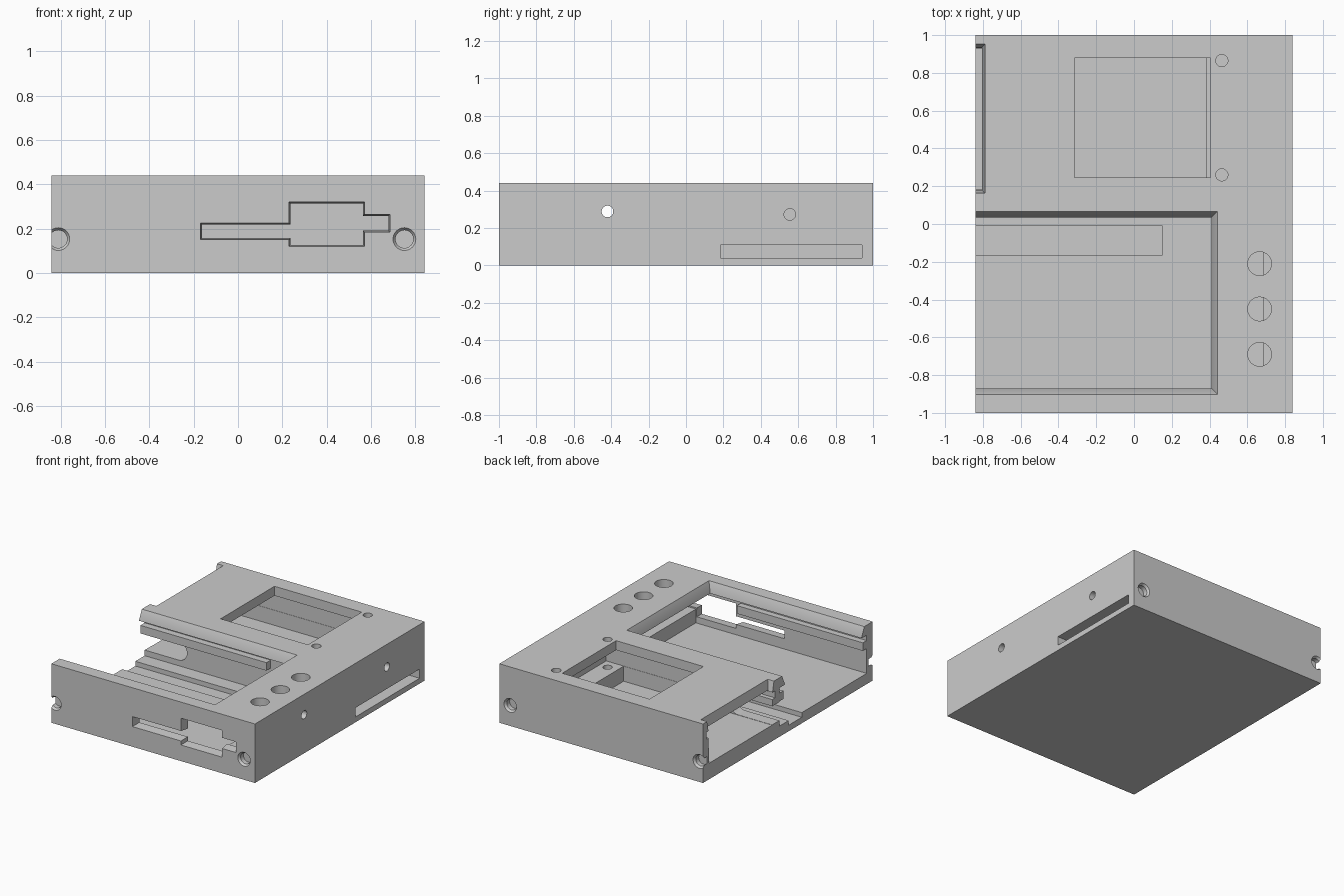
import bpy, bmesh, math
from mathutils import Matrix, Vector

cube = bpy.data.objects.get("Cube")
if cube:
    bpy.data.objects.remove(cube, do_unlink=True)

grey = bpy.data.materials.new("plain grey")
grey.use_nodes = True
grey.diffuse_color = (0.6, 0.6, 0.6, 1)
grey.node_tree.nodes["Principled BSDF"].inputs["Base Color"].default_value = (0.6, 0.6, 0.6, 1)


def finish(name, bm):
    bmesh.ops.recalc_face_normals(bm, faces=bm.faces)
    mesh = bpy.data.meshes.new(name)
    bm.to_mesh(mesh)
    bm.free()
    mesh.materials.append(grey)
    obj = bpy.data.objects.new(name, mesh)
    bpy.context.collection.objects.link(obj)
    return obj


def box(name, x, y, z, flare=0.0, axis=2, sign=1):
    """Box from ranges; flare widens the end that lies on the sign side of axis."""
    bm = bmesh.new()
    bmesh.ops.create_cube(bm, size=1)
    mid = Vector([(r[0] + r[1]) / 2 for r in (x, y, z)])
    for v in bm.verts:
        end = v.co[axis] * sign > 0
        side = [math.copysign(1, c) for c in v.co]
        for i, r in enumerate((x, y, z)):
            grow = flare if end and i != axis else 0
            v.co[i] = mid[i] + side[i] * ((r[1] - r[0]) / 2 + grow)
    return finish(name, bm)


def rod(name, centre, axis, radius, length, radius2=None):
    """Cylinder or cone centred on a point, running along an axis."""
    bm = bmesh.new()
    bmesh.ops.create_cone(bm, cap_ends=True, segments=32, radius1=radius,
                          radius2=radius if radius2 is None else radius2, depth=length)
    turn = Vector((0, 0, 1)).rotation_difference(Vector(axis)).to_matrix().to_4x4()
    bmesh.ops.transform(bm, matrix=Matrix.Translation(centre) @ turn, verts=bm.verts)
    return finish(name, bm)


body = box("case_body", (-.84, .84), (-1, 1), (0, .44))


def cut(cutter):
    cutter.hide_render = True
    mod = body.modifiers.new("cut", 'BOOLEAN')
    mod.operation = 'DIFFERENCE'
    mod.solver = 'EXACT'
    mod.object = cutter
    bpy.context.view_layer.objects.active = body
    bpy.ops.object.modifier_apply(modifier=mod.name)
    bpy.data.objects.remove(cutter, do_unlink=True)


OPEN = -1.0  # cutters run past the open side

# Front compartment, raised ledge zone and floor channel
cut(box("front_cavity", (OPEN, .57), (-.93, .1), (.08, .365)))
cut(box("side_ledge", (.5, .682), (-.932, .098), (.182, .363)))
cut(box("floor_channel", (OPEN, .15), (-.165, -.01), (.045, .2)))

# Lid opening with sloping edges
cut(box("lid_opening", (OPEN, .41), (-.87, .035), (.3, .375)))
cut(box("lid_slope", (OPEN, .41), (-.87, .035), (.37, .441), flare=.032))

# Rear compartment: lower pocket, upper space, window
cut(box("rear_pocket", (OPEN, .385), (.185, .93), (.12, .3)))
cut(box("rear_space", (OPEN, .53), (.183, .932), (.232, .37)))
cut(box("rear_window", (-.315, .405), (.245, .88), (.3, .5)))
cut(box("rear_edge", (OPEN, -.81), (.185, .93), (.34, .441), flare=.022))
cut(box("rear_groove", (OPEN, -.6), (.15, .96), (.31, .362)))

# Rounded finger notch through the partition
cut(box("notch", (OPEN, -.56), (.05, .24), (.122, .26)))
cut(rod("notch_end", (-.56, .145, .191), (0, 1, 0), .069, .19))

# Port openings in the front wall, slightly flared outward
for name, x, z in (("port_large", (.24, .56), (.13, .31)),
                   ("port_left", (-.16, .26), (.16, .215)),
                   ("port_right", (.54, .675), (.195, .255))):
    cut(box(name, x, (-1.001, -.9), z, flare=.01, axis=1, sign=-1))
    cut(box(name, x, (-.95, -.88), z))

# Button holes and screw holes in the top
for y in (-.21, -.45, -.69):
    cut(rod("button_hole", (.665, y, .42), (0, 0, 1), .063, .2))
for y in (.26, .865):
    cut(rod("screw_hole", (.465, y, .32), (0, 0, 1), .032, .4))

# Right wall: through hole, blind hole, card slot
cut(rod("side_hole", (.75, -.42, .288), (1, 0, 0), .031, .3))
cut(rod("blind_hole", (.8, .555, .272), (1, 0, 0), .031, .3))
cut(box("card_slot", (.42, 1), (.185, .94), (.04, .108)))

# Countersunk round recesses at the front and rear corners
for s in (-1, 1):
    for x in (-.81, .75):
        cut(rod("recess", (x, s * 1.0, .153), (0, s, 0), .04, .1))
        cut(rod("recess_rim", (x, s * .991, .153), (0, s, 0), .038, .02, .052))

# Rails that hold the lid
for name, y in (("front_lid_rail", (-.94, -.885)), ("rear_lid_rail", (.05, .11))):
    box(name, (-.84, .2), y, (.265, .325))

bpy.ops.object.select_all(action='DESELECT')
body.select_set(True)
bpy.context.view_layer.objects.active = body
bpy.ops.object.shade_smooth_by_angle(angle=math.radians(30))
